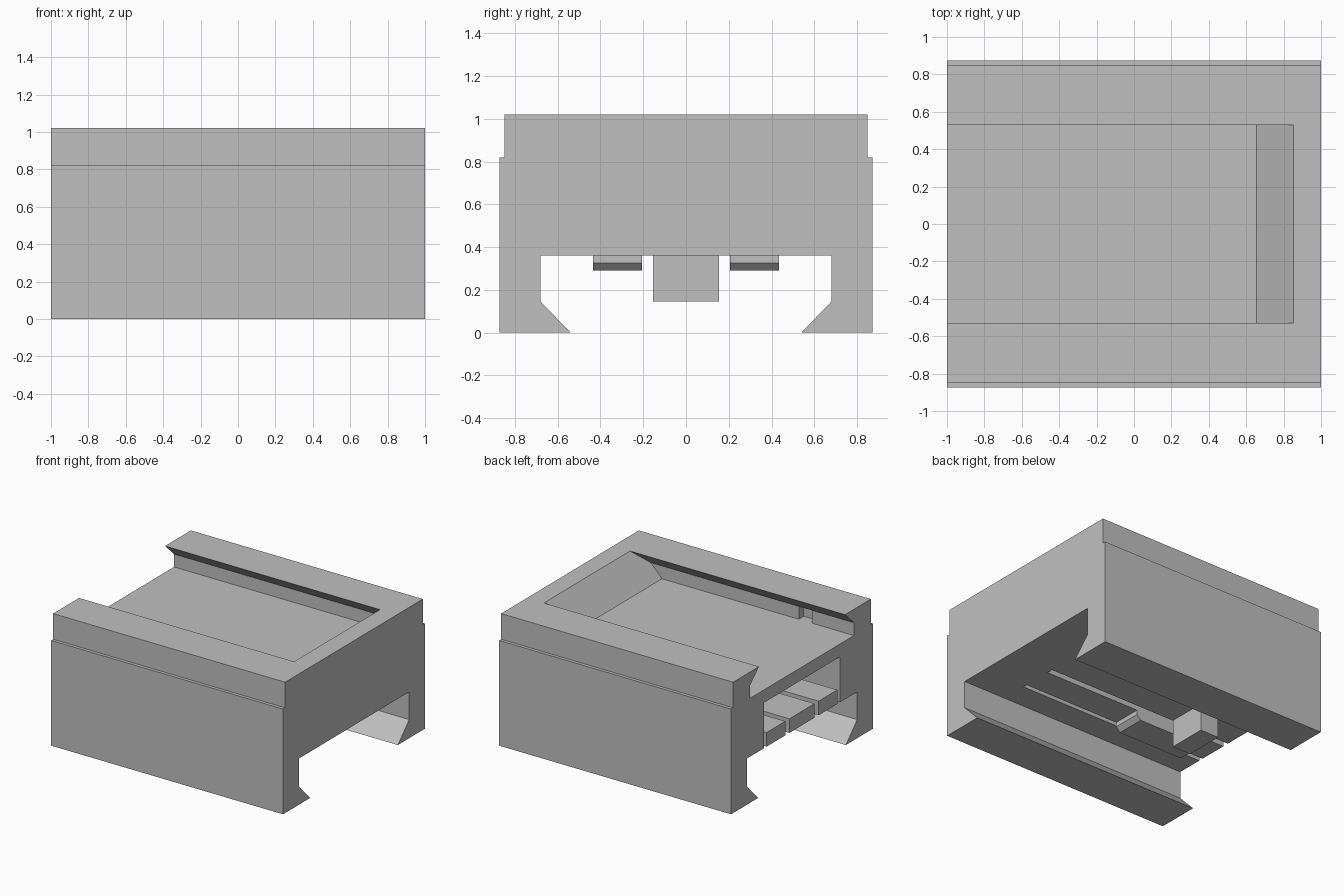
import bpy, bmesh

cube = bpy.data.objects.get("Cube")
if cube:
    bpy.data.objects.remove(cube, do_unlink=True)

grey = bpy.data.materials.new("plain grey")
grey.use_nodes = True
colour = (0.53, 0.53, 0.53, 1)
grey.diffuse_color = colour
grey.node_tree.nodes["Principled BSDF"].inputs["Base Color"].default_value = colour


def make_object(name, rings):
    """Solid between two matching rings of points."""
    bm = bmesh.new()
    a, b = [[bm.verts.new(p) for p in ring] for ring in rings]
    n = len(a)
    bm.faces.new(a)
    bm.faces.new(b[::-1])
    for i in range(n):
        j = (i + 1) % n
        bm.faces.new((a[j], a[i], b[i], b[j]))
    bmesh.ops.recalc_face_normals(bm, faces=bm.faces)
    mesh = bpy.data.meshes.new(name)
    bm.to_mesh(mesh)
    bm.free()
    mesh.materials.append(grey)
    obj = bpy.data.objects.new(name, mesh)
    bpy.context.collection.objects.link(obj)
    return obj


def extrude_x(name, profile, x0, x1, slope=0.0, base=0.0):
    """Extrude a (y, z) profile; slope leans the far end with height."""
    return make_object(name, [[(x0, y, z) for y, z in profile],
                              [(x1 + slope * (z - base), y, z) for y, z in profile]])


def box(name, x0, x1, y0, y1, z0, z1):
    return extrude_x(name, [(y0, z0), (y1, z0), (y1, z1), (y0, z1)], x0, x1)


def mirrored(half):
    return half + [(-y, z) for y, z in reversed(half)]


def cut(target, cutter):
    mod = target.modifiers.new("cut", "BOOLEAN")
    mod.operation = "DIFFERENCE"
    mod.solver = "EXACT"
    mod.object = cutter
    dg = bpy.context.evaluated_depsgraph_get()
    mesh = bpy.data.meshes.new_from_object(target.evaluated_get(dg))
    target.modifiers.clear()
    target.data = mesh
    bpy.data.objects.remove(cutter, do_unlink=True)


FLOOR, CEILING, TOP = 0.815, 0.36, 1.02

# Housing with a shoulder step and a dovetail channel underneath
housing = extrude_x("housing", mirrored([
    (0.68, CEILING), (0.68, 0.145), (0.54, 0), (0.873, 0),
    (0.873, 0.82), (0.848, 0.82), (0.848, TOP)]), -1, 1)

# Undercut top pocket, open at one end and ramped at the other
cut(housing, extrude_x("pocket_cutter", mirrored([
    (0.64, FLOOR), (0.64, 0.915), (0.53, TOP), (0.53, 1.1)]),
    -1.2, 0.655, slope=0.97, base=FLOOR))

# Small latch notch in one pocket wall
cut(housing, box("notch_cutter", -0.64, -0.525, -0.70, -0.6, FLOOR, 0.915))

# Cavity above the spring tongues
cut(housing, box("cavity_cutter", -1.2, 0.63, -0.47, 0.47, 0.2, 0.715))

# Spring tongues rooted in the closed end
box("centre_tongue", -1, 0.64, -0.155, 0.155, CEILING, 0.47)
box("centre_stop", -0.65, -0.49, -0.155, 0.155, 0.145, CEILING + 0.01)

for side, name in ((1, "left"), (-1, "right")):
    y0, y1 = side * 0.205, side * 0.435
    box(name + "_tongue", -1, 0.64, y0, y1, CEILING, 0.47)
    # Chamfered catch below the tongue
    outline = [(-0.2, CEILING + 0.01), (-0.2, 0.325), (-0.235, 0.29),
               (-0.8, 0.29), (-0.8, CEILING + 0.01)]
    make_object(name + "_catch", [[(x, y, z) for x, z in outline] for y in (y0, y1)])
